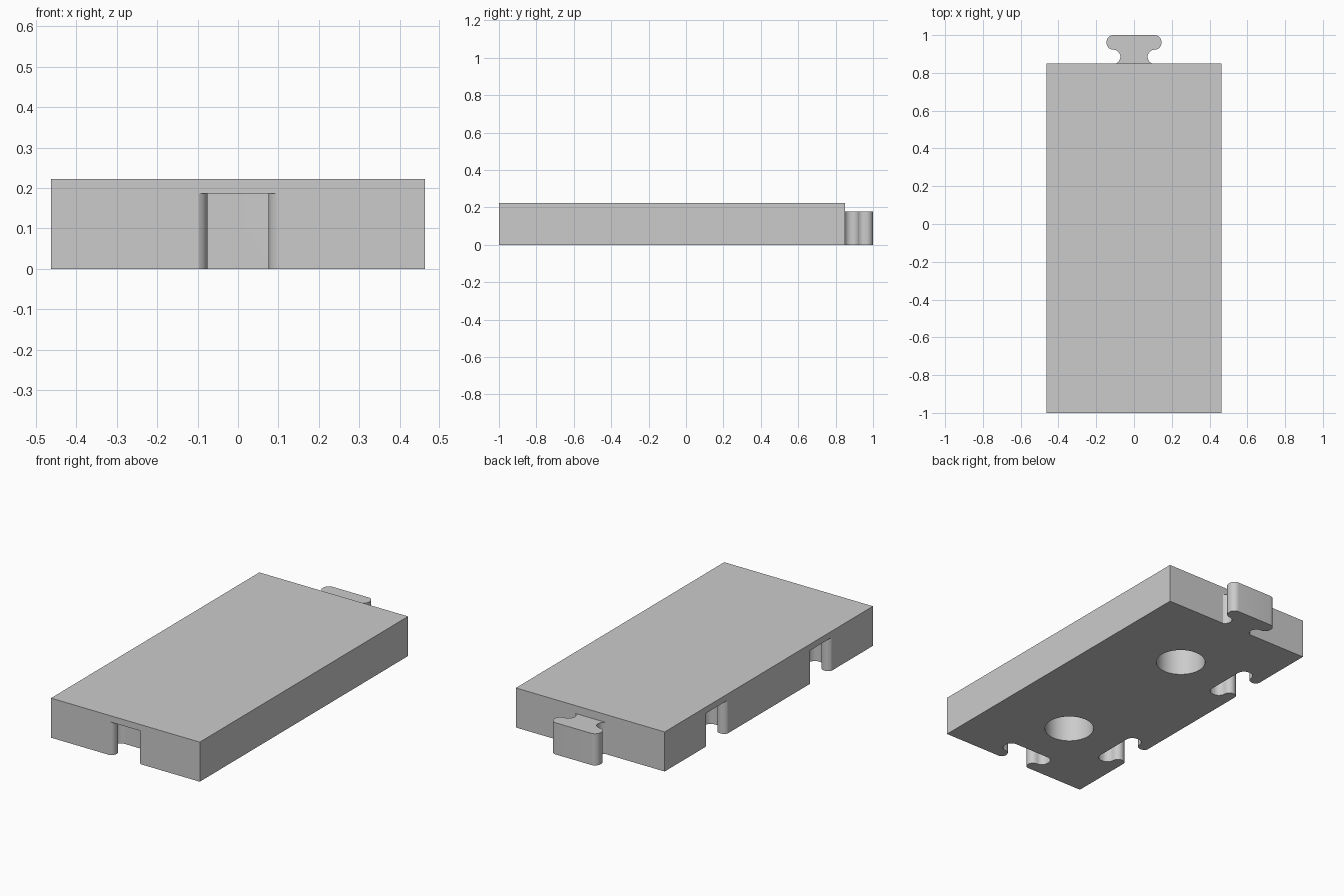
import bpy, bmesh
from math import asin, cos, sin, pi, radians
from mathutils import Matrix

if "Cube" in bpy.data.objects:
    bpy.data.objects.remove(bpy.data.objects["Cube"])

HALF_W, FRONT, BACK, HEIGHT = 0.4625, -1.0, 0.85, 0.2225
SOCKET_TOP, TAB_TOP = 0.187, 0.178
MID, PITCH = (FRONT + BACK) / 2, 0.4625

grey = bpy.data.materials.new("light grey")
grey.use_nodes = True
grey.diffuse_color = (0.6, 0.6, 0.6, 1)
grey.node_tree.nodes["Principled BSDF"].inputs["Base Color"].default_value = (0.6, 0.6, 0.6, 1)


def arc(cx, cy, r, start, end, n=10):
    steps = [start + (end - start) * i / n for i in range(n + 1)]
    return [(cx + r * cos(t), cy + r * sin(t)) for t in steps]


def key_profile(half, length, bite_x, bite_y, bite_r, round_r, lead=0):
    """T-shaped key outline: waisted neck at the base, rounded head at the end."""
    neck = arc(bite_x, bite_y, bite_r, pi + asin(bite_y / bite_r), pi / 2)
    cx = half - round_r
    side = neck + arc(cx, bite_y + bite_r + round_r, round_r, -pi / 2, 0)
    side += arc(cx, length - round_r, round_r, 0, pi / 2)
    if lead:
        side.insert(0, (side[0][0], -lead))
    return side + [(-x, y) for x, y in reversed(side)]


def extrude(bm, outline, z0, z1, spot, turn=0):
    """Add a prism with the given outline to the mesh."""
    place = Matrix.Translation((*spot, 0)) @ Matrix.Rotation(radians(turn), 4, 'Z')
    face = bm.faces.new([bm.verts.new((x, y, z0)) for x, y in outline])
    top = bmesh.ops.extrude_face_region(bm, geom=[face])["geom"]
    raised = [v for v in top if isinstance(v, bmesh.types.BMVert)]
    bmesh.ops.translate(bm, verts=raised, vec=(0, 0, z1 - z0))
    bmesh.ops.transform(bm, matrix=place, verts=list(face.verts) + raised)


def make(name, bm):
    bmesh.ops.remove_doubles(bm, verts=bm.verts, dist=0.0001)
    bmesh.ops.recalc_face_normals(bm, faces=bm.faces)
    mesh = bpy.data.meshes.new(name)
    bm.to_mesh(mesh)
    bm.free()
    mesh.materials.append(grey)
    obj = bpy.data.objects.new(name, mesh)
    bpy.context.collection.objects.link(obj)
    return obj


def smooth(obj):
    bpy.ops.object.select_all(action='DESELECT')
    obj.select_set(True)
    bpy.context.view_layer.objects.active = obj
    bpy.ops.object.shade_smooth_by_angle(angle=radians(30))


# Rectangular slab
bm = bmesh.new()
extrude(bm, [(-HALF_W, FRONT), (HALF_W, FRONT), (HALF_W, BACK), (-HALF_W, BACK)], 0, HEIGHT, (0, 0))
slab = make("slab", bm)

# Blind sockets on the front and right edges, and round holes underneath
bm = bmesh.new()
socket = key_profile(0.149, 0.154, 0.11, 0.031, 0.034, 0.04, lead=0.05)
extrude(bm, socket, -0.05, SOCKET_TOP, (0, FRONT))
for y in (MID - PITCH, MID + PITCH):
    extrude(bm, socket, -0.05, SOCKET_TOP, (-HALF_W, y), -90)
    extrude(bm, arc(0, 0, 0.13, 0, 2 * pi, 48)[:-1], -0.05, SOCKET_TOP, (0, y))
cutter = make("socket_cutter", bm)
cutter.hide_render = True

cut = slab.modifiers.new("sockets", 'BOOLEAN')
cut.operation = 'DIFFERENCE'
cut.solver = 'EXACT'
cut.object = cutter
bpy.context.view_layer.objects.active = slab
bpy.ops.object.modifier_apply(modifier=cut.name)
bpy.data.objects.remove(cutter)
smooth(slab)

# Connecting tab on the back edge
bm = bmesh.new()
extrude(bm, key_profile(0.145, 0.15, 0.11, 0.035, 0.038, 0.035), 0, TAB_TOP, (0, BACK))
smooth(make("connector_tab", bm))
